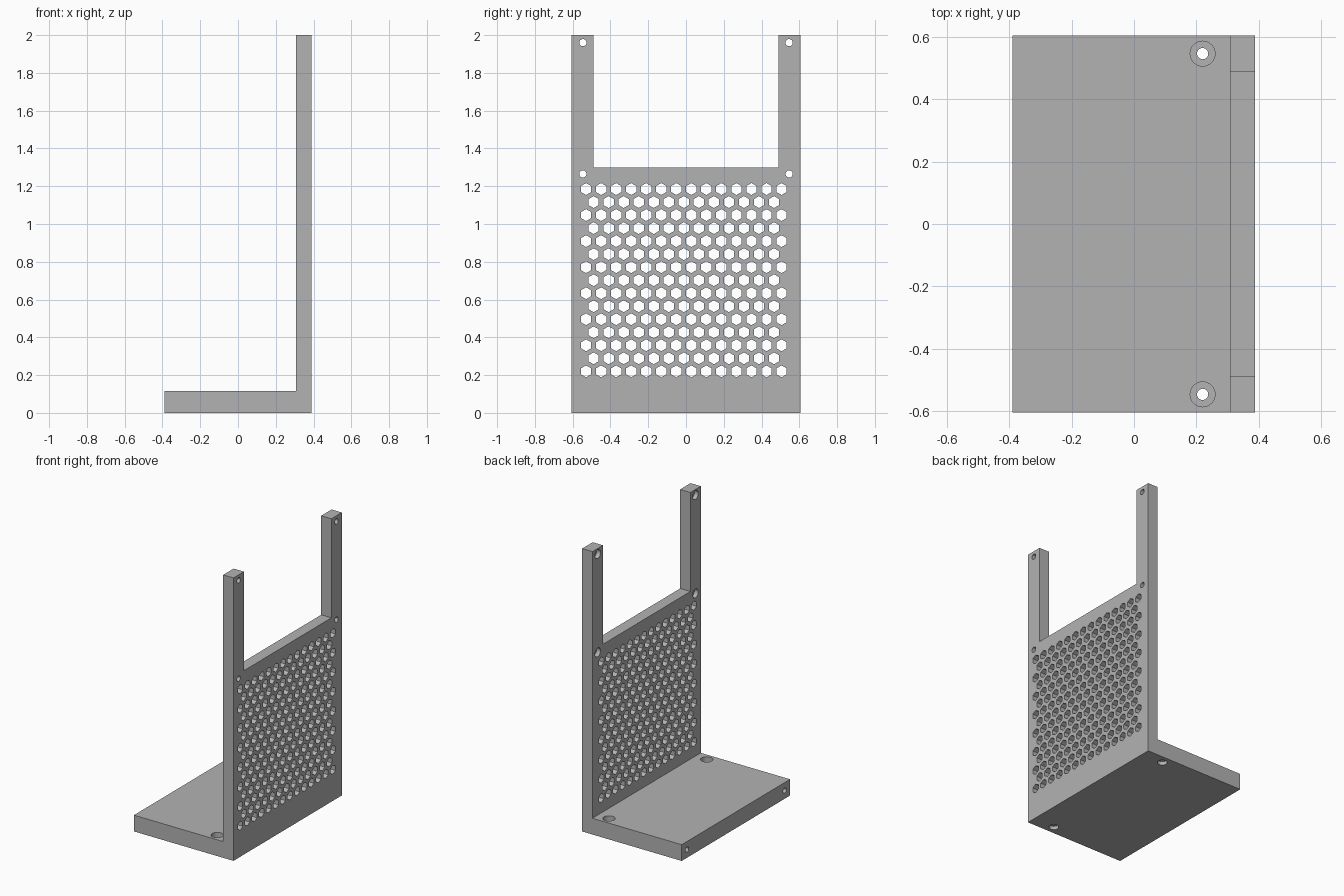
import bpy, bmesh, math
from mathutils import Matrix, Vector

if "Cube" in bpy.data.objects:
    bpy.data.objects.remove(bpy.data.objects["Cube"])

grey = bpy.data.materials.new("grey_plastic")
grey.diffuse_color = (0.45, 0.45, 0.45, 1)
grey.use_nodes = True
grey.node_tree.nodes["Principled BSDF"].inputs["Base Color"].default_value = grey.diffuse_color

X0, X1, XP = -0.39, 0.388, 0.308      # front edge, back face, inner face of upright
W, BASE_Z, TOP_Z, PANEL_Z = 0.605, 0.115, 2.0, 1.30
SCREW_Y = 0.546


def make_object(name, bm):
    bmesh.ops.recalc_face_normals(bm, faces=bm.faces)
    mesh = bpy.data.meshes.new(name)
    bm.to_mesh(mesh)
    bm.free()
    mesh.materials.append(grey)
    obj = bpy.data.objects.new(name, mesh)
    bpy.context.collection.objects.link(obj)
    return obj


def prism(bm, start, end, radius, sides, spin=0.0):
    """Straight cylinder or hexagon between two points."""
    a, b = Vector(start), Vector(end)
    d = b - a
    rot = d.to_track_quat('Z', 'Y').to_matrix().to_4x4()
    bmesh.ops.create_cone(
        bm, cap_ends=True, segments=sides, radius1=radius, radius2=radius, depth=d.length,
        matrix=Matrix.Translation((a + b) / 2) @ rot @ Matrix.Rotation(spin, 4, 'Z'))


def cut(body, name, bm):
    cutter = make_object(name, bm)
    cutter.hide_render = True
    mod = body.modifiers.new(name, 'BOOLEAN')
    mod.operation, mod.solver, mod.object = 'DIFFERENCE', 'EXACT', cutter
    bpy.context.view_layer.objects.active = body
    bpy.ops.object.modifier_apply(modifier=name)
    bpy.data.objects.remove(cutter)


# L-shaped body: base plate and upright, extruded across the width
bm = bmesh.new()
profile = [(X0, 0), (X1, 0), (X1, TOP_Z), (XP, TOP_Z), (XP, BASE_Z), (X0, BASE_Z)]
face = bm.faces.new([bm.verts.new((x, -W, z)) for x, z in profile])
ext = bmesh.ops.extrude_face_region(bm, geom=[face])
bmesh.ops.translate(bm, vec=(0, 2 * W, 0),
                    verts=[v for v in ext["geom"] if isinstance(v, bmesh.types.BMVert)])
bracket = make_object("vented_bracket", bm)

# Open window between the two posts
bm = bmesh.new()
bmesh.ops.create_cube(bm, size=1, matrix=Matrix.Translation((0.35, 0, PANEL_Z + 0.5))
                      @ Matrix.Diagonal((0.4, 0.977, 1.0, 1)))
cut(bracket, "post_gap", bm)

# Honeycomb vents in staggered rows, points up
bm = bmesh.new()
PITCH = 0.0796
for row in range(15):
    odd = row % 2
    z = 0.22 + row * PITCH * math.sqrt(3) / 2
    for i in range(14 - odd):
        y = -0.529 + (i + odd / 2) * PITCH
        prism(bm, (XP - 0.05, y, z), (X1 + 0.05, y, z), 0.0315, 6,
              0.0 if abs((Vector((1, 0, 0)).to_track_quat('Z', 'Y') @ Vector((0, 1, 0))).z) > 0.5
              else math.pi / 6)
cut(bracket, "vent_holes", bm)

# Screw holes through posts and base, plus blind holes in the front edge
bm = bmesh.new()
for y in (-SCREW_Y, SCREW_Y):
    for z in (1.265, 1.96):
        prism(bm, (XP - 0.05, y, z), (X1 + 0.05, y, z), 0.019, 24)
    prism(bm, (0.22, y, -0.05), (0.22, y, BASE_Z + 0.05), 0.018, 24)
    prism(bm, (X0 - 0.05, y, 0.058), (X0 + 0.2, y, 0.058), 0.018, 24)
cut(bracket, "screw_holes", bm)

# Counterbores for the screw heads
bm = bmesh.new()
for y in (-SCREW_Y, SCREW_Y):
    for z in (1.265, 1.96):
        prism(bm, (XP - 0.05, y, z), (XP + 0.03, y, z), 0.031, 32)
    prism(bm, (0.22, y, BASE_Z - 0.04), (0.22, y, BASE_Z + 0.05), 0.04, 32)
    prism(bm, (0.22, y, -0.05), (0.22, y, 0.025), 0.032, 32)
cut(bracket, "counterbores", bm)
